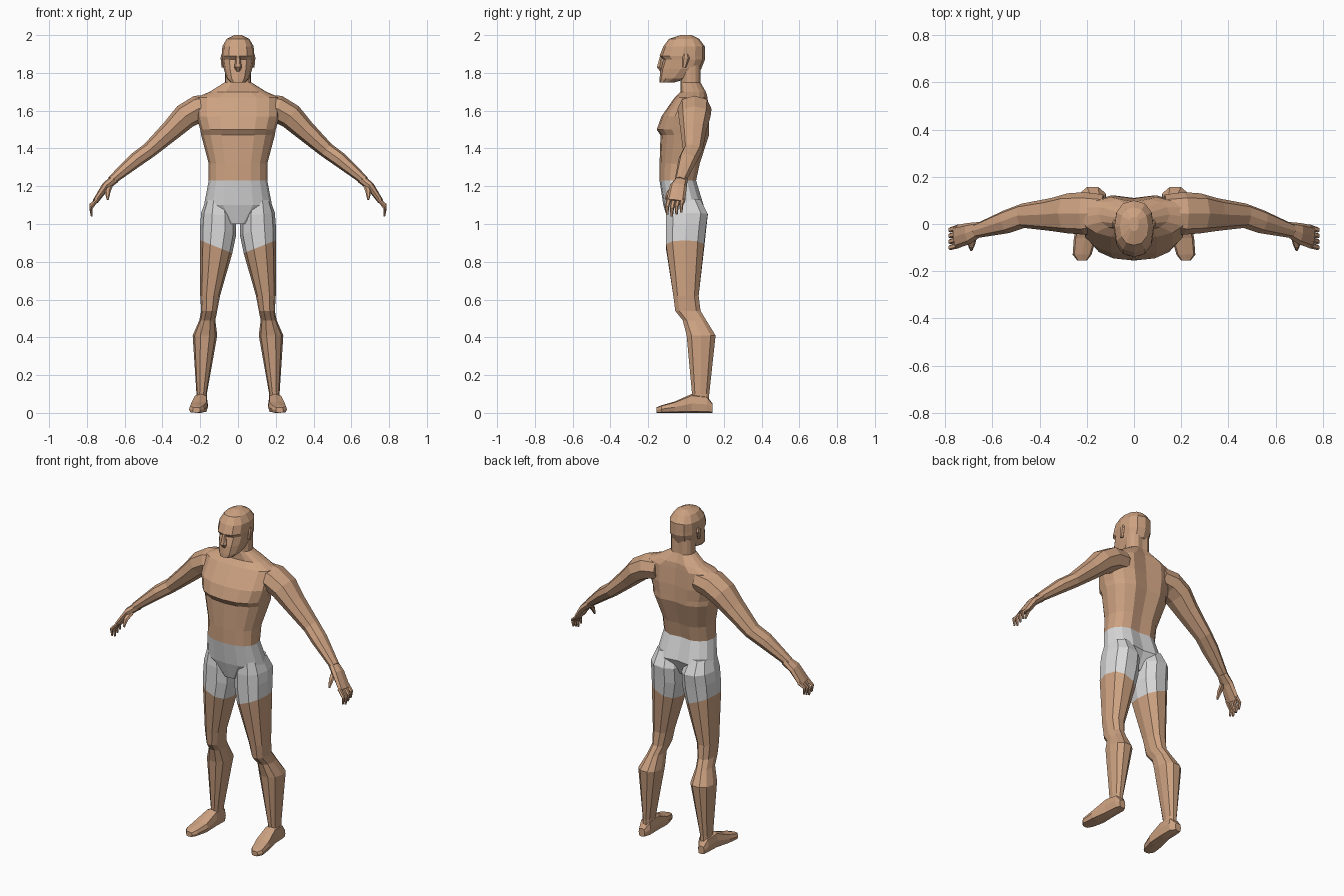
import bpy, bmesh
from math import sin, cos, pi
from mathutils import Vector

# Remove the default cube only
if "Cube" in bpy.data.objects:
    bpy.data.objects.remove(bpy.data.objects["Cube"], do_unlink=True)

SIDEWAYS, FORWARD, UPWARD = Vector((1, 0, 0)), Vector((0, 1, 0)), Vector((0, 0, 1))


def material(name, red, green, blue):
    mat = bpy.data.materials.new(name)
    mat.use_nodes = True
    colour = (red, green, blue, 1)
    mat.diffuse_color = colour
    mat.node_tree.nodes["Principled BSDF"].inputs["Base Color"].default_value = colour
    return mat


skin = material("skin", red=.61, green=.36, blue=.22)
cloth = material("white_cloth", red=.7, green=.7, blue=.7)


def oval(centre, u, v, sides, power):
    """Rounded ring of points; a power below one makes it boxier."""
    def soft(value):
        return abs(value) ** power * (1 if value > 0 else -1)
    angles = [2 * pi * step / sides for step in range(sides)]
    return [centre + u * soft(cos(angle)) + v * soft(sin(angle)) for angle in angles]


def loft(name, rings, cloth_bands=0, side=1):
    """Skin a list of rings; the first bands are cloth, side -1 mirrors across x."""
    bm = bmesh.new()
    loops = [[bm.verts.new((point.x * side, point.y, point.z)) for point in ring]
             for ring in rings]
    bm.faces.new(loops[0]).material_index = int(cloth_bands > 0)
    bm.faces.new(loops[-1])
    for band, (low, high) in enumerate(zip(loops, loops[1:])):
        for here, below in enumerate(low):
            following = (here + 1) % len(low)
            face = bm.faces.new((below, low[following], high[following], high[here]))
            face.material_index = int(band < cloth_bands)
    bmesh.ops.recalc_face_normals(bm, faces=bm.faces)
    mesh = bpy.data.meshes.new(name)
    bm.to_mesh(mesh)
    bm.free()
    mesh.materials.append(skin)
    mesh.materials.append(cloth)
    part = bpy.data.objects.new(name, mesh)
    bpy.context.collection.objects.link(part)


def pair(name, rings, cloth_bands=0):
    """The same part on the left and on the right."""
    loft("left_" + name, rings, cloth_bands, side=1)
    loft("right_" + name, rings, cloth_bands, side=-1)


def level(z, inner, outer, front, back, tilt=0.0, sides=10):
    """Horizontal ring given by its extents, tilted upward along x."""
    centre = Vector((inner + outer, front + back, z * 2)) / 2
    u = (SIDEWAYS + UPWARD * tilt) * (outer - inner) / 2
    return oval(centre, u, FORWARD * (back - front) / 2, sides, power=.85)


def body(z, half, front, back):
    """Symmetric horizontal ring with a shallow groove along the spine."""
    ring = level(z, -half, half, front, back, sides=16)
    ring[len(ring) // 4].y -= half / 10
    return ring


def skull(z, half, front, back):
    """Symmetric horizontal ring of the head."""
    return level(z, -half, half, front, back, sides=12)


def sole(y, inner, outer, top):
    """Upright boxy ring of the foot, resting on the ground."""
    centre = Vector(((inner + outer) / 2, y, top / 2))
    return oval(centre, SIDEWAYS * (outer - inner) / 2, UPWARD * top / 2,
                sides=8, power=.55)


def joint(x, y, z, width, flat=.8):
    """One station of a tube: place, half width and half thickness."""
    return Vector((x, y, z)), width, width * flat


def tube(*stations, across=FORWARD, sides=6):
    """Rings set square to the path through the stations."""
    places = [station[0] for station in stations]
    rings = []
    for before, (place, width, depth), after in zip(
            places[:1] + places, stations, places[1:] + places[-1:]):
        along = (after - before).normalized()
        u = (across - along * across.dot(along)).normalized()
        rings.append(oval(place, u * width, along.cross(u) * depth, sides, power=.9))
    return rings


# Torso and neck, from the crotch up; shorts reach the waist
loft("torso", [
    body(z=1, half=.06, front=-.09, back=.04),
    body(z=1.1, half=.18, front=-.12, back=.1),
    body(z=1.23, half=.155, front=-.14, back=.06),
    body(z=1.32, half=.155, front=-.14, back=.08),
    body(z=1.47, half=.195, front=-.135, back=.13),
    body(z=1.5, half=.2, front=-.155, back=.13),
    body(z=1.57, half=.22, front=-.13, back=.13),
    body(z=1.67, half=.22, front=-.06, back=.12),
    body(z=1.7, half=.15, front=-.03, back=.11),
    body(z=1.75, half=.07, front=-.03, back=.08),
    body(z=1.84, half=.07, front=-.03, back=.08),
], cloth_bands=2)

# Head, from chin to crown, with the eye hollow below the brow
loft("head", [
    skull(z=1.75, half=.04, front=-.14, back=-.06),
    skull(z=1.77, half=.06, front=-.14, back=.01),
    skull(z=1.82, half=.075, front=-.135, back=.08),
    skull(z=1.87, half=.083, front=-.12, back=.1),
    skull(z=1.89, half=.085, front=-.14, back=.1),
    skull(z=1.94, half=.083, front=-.12, back=.1),
    skull(z=1.98, half=.06, front=-.09, back=.07),
    skull(z=2, half=.02, front=-.03, back=.03),
])

# Nose and ears
loft("nose", tube(
    joint(x=0, y=-.13, z=1.89, width=.01),
    joint(x=0, y=-.14, z=1.83, width=.02),
    joint(x=0, y=-.13, z=1.81, width=.01), across=SIDEWAYS))
pair("ear", tube(
    joint(x=.08, y=-.01, z=1.83, width=.01),
    joint(x=.085, y=0, z=1.88, width=.02, flat=.4),
    joint(x=.08, y=0, z=1.9, width=.01)))

# Legs from inside the hip to the ankle; the tilted ring is the hem
pair("leg", [
    level(z=1.13, inner=.04, outer=.17, front=-.1, back=.08),
    level(z=1.05, inner=.01, outer=.195, front=-.11, back=.12, tilt=.1),
    level(z=.97, inner=.01, outer=.2, front=-.11, back=.11, tilt=.3),
    level(z=.88, inner=.03, outer=.2, front=-.11, back=.1, tilt=.4),
    level(z=.62, inner=.095, outer=.2, front=-.07, back=.07),
    level(z=.54, inner=.11, outer=.195, front=-.06, back=.08),
    level(z=.49, inner=.12, outer=.205, front=-.02, back=.11),
    level(z=.41, inner=.11, outer=.24, front=0, back=.16),
    level(z=.1, inner=.165, outer=.22, front=.03, back=.125),
    level(z=.05, inner=.165, outer=.22, front=.03, back=.125),
], cloth_bands=3)

# Feet, from heel to toe
pair("foot", [
    sole(y=.14, inner=.18, outer=.22, top=.05),
    sole(y=.11, inner=.16, outer=.23, top=.09),
    sole(y=.03, inner=.16, outer=.235, top=.1),
    sole(y=-.06, inner=.16, outer=.255, top=.06),
    sole(y=-.13, inner=.18, outer=.26, top=.04),
    sole(y=-.155, inner=.2, outer=.24, top=.03),
])

# Arms from inside the shoulder to the wrist
pair("arm", tube(
    joint(x=.13, y=.045, z=1.62, width=.08),
    joint(x=.21, y=.045, z=1.61, width=.09),
    joint(x=.28, y=.045, z=1.57, width=.085),
    joint(x=.35, y=.04, z=1.5, width=.07),
    joint(x=.47, y=.035, z=1.39, width=.052),
    joint(x=.54, y=.01, z=1.34, width=.05),
    joint(x=.67, y=-.03, z=1.23, width=.03), sides=8))

# Hands: palm, thumb and four curved fingers
pair("palm", tube(
    joint(x=.65, y=-.02, z=1.24, width=.03),
    joint(x=.7, y=-.04, z=1.2, width=.045, flat=.5),
    joint(x=.755, y=-.055, z=1.12, width=.05, flat=.3), sides=8))
pair("thumb", tube(
    joint(x=.68, y=-.05, z=1.2, width=.016),
    joint(x=.69, y=-.09, z=1.17, width=.015),
    joint(x=.69, y=-.11, z=1.13, width=.006), across=SIDEWAYS))
for place, finger in enumerate(("index", "middle", "ring", "little")):
    y = -.09 + place / 40
    tip = 1.04 + abs(place - 1) / 90
    pair(finger + "_finger", tube(
        joint(x=.745, y=y, z=1.13, width=.013),
        joint(x=.78, y=y - .01, z=tip + .04, width=.011),
        joint(x=.775, y=y - .01, z=tip, width=.006)))
